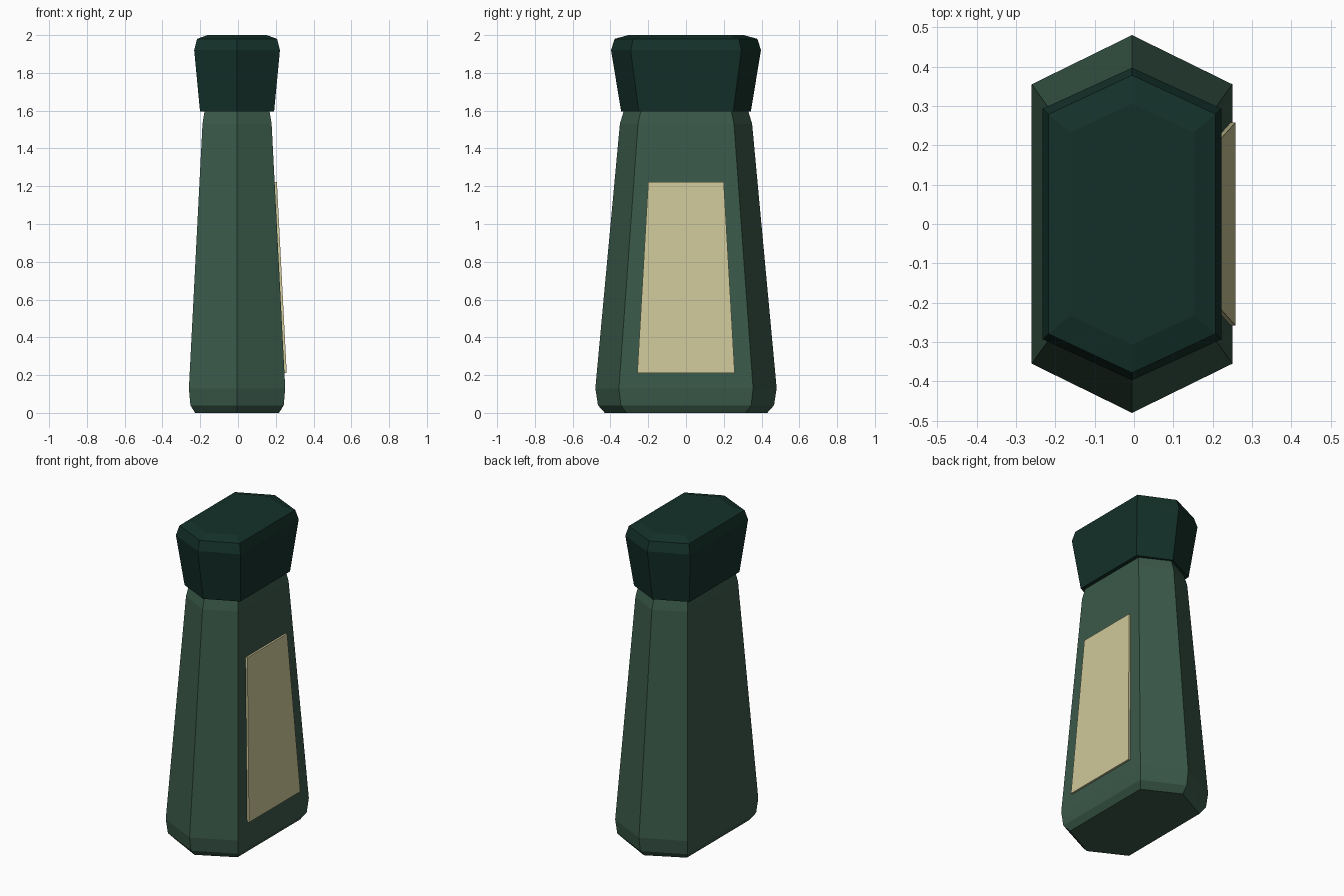
import bpy, bmesh

if "Cube" in bpy.data.objects:
    bpy.data.objects.remove(bpy.data.objects["Cube"])

CX = -0.005  # bottle axis; the label makes up the difference in width


def material(name, rgb):
    m = bpy.data.materials.new(name)
    m.diffuse_color = (*rgb, 1)
    m.use_nodes = True
    m.node_tree.nodes["Principled BSDF"].inputs["Base Color"].default_value = m.diffuse_color
    return m


def finish(name, bm, mat):
    bmesh.ops.recalc_face_normals(bm, faces=bm.faces)
    mesh = bpy.data.meshes.new(name)
    bm.to_mesh(mesh)
    bm.free()
    mesh.materials.append(mat)
    ob = bpy.data.objects.new(name, mesh)
    bpy.context.collection.objects.link(ob)
    return ob


def hex_loft(name, levels, mat):
    """Stack of stretched hexagons: (z, half width, corner y, tip y)."""
    bm = bmesh.new()
    rings = []
    for z, a, c, b in levels:
        pts = [(a, -c), (a, c), (0, b), (-a, c), (-a, -c), (0, -b)]
        rings.append([bm.verts.new((CX + x, y, z)) for x, y in pts])
    for lo, hi in zip(rings, rings[1:]):
        for i in range(6):
            j = (i + 1) % 6
            bm.faces.new((lo[i], lo[j], hi[j], hi[i]))
    bm.faces.new(rings[0][::-1])
    bm.faces.new(rings[-1])
    return finish(name, bm, mat)


green = material("green_glass", (0.042, 0.100, 0.067))
dark = material("dark_green", (0.007, 0.030, 0.022))
cream = material("cream_paper", (0.62, 0.58, 0.32))

# Tapered bottle body with chamfered base and shoulder
hex_loft("bottle_body", [
    (0.00, 0.222, 0.315, 0.430),
    (0.04, 0.247, 0.345, 0.466),
    (0.13, 0.255, 0.355, 0.480),
    (1.53, 0.183, 0.254, 0.350),
    (1.61, 0.170, 0.237, 0.326),
], green)

# Flared cap with chamfered top
hex_loft("bottle_cap", [
    (1.595, 0.196, 0.250, 0.343),
    (1.92, 0.227, 0.293, 0.397),
    (1.98, 0.212, 0.279, 0.378),
    (2.00, 0.157, 0.233, 0.306),
], dark)

# Thin label lying on the sloping right side
bm = bmesh.new()
bmesh.ops.create_cube(bm, size=1)
for v in bm.verts:
    top, outer, side = v.co.z > 0, v.co.x > 0, 1 if v.co.y > 0 else -1
    x = 0.191 if top else 0.243
    v.co = (x + (0.015 if outer else 0), side * (0.20 if top else 0.258),
            1.222 if top else 0.21)
finish("label", bm, cream)
